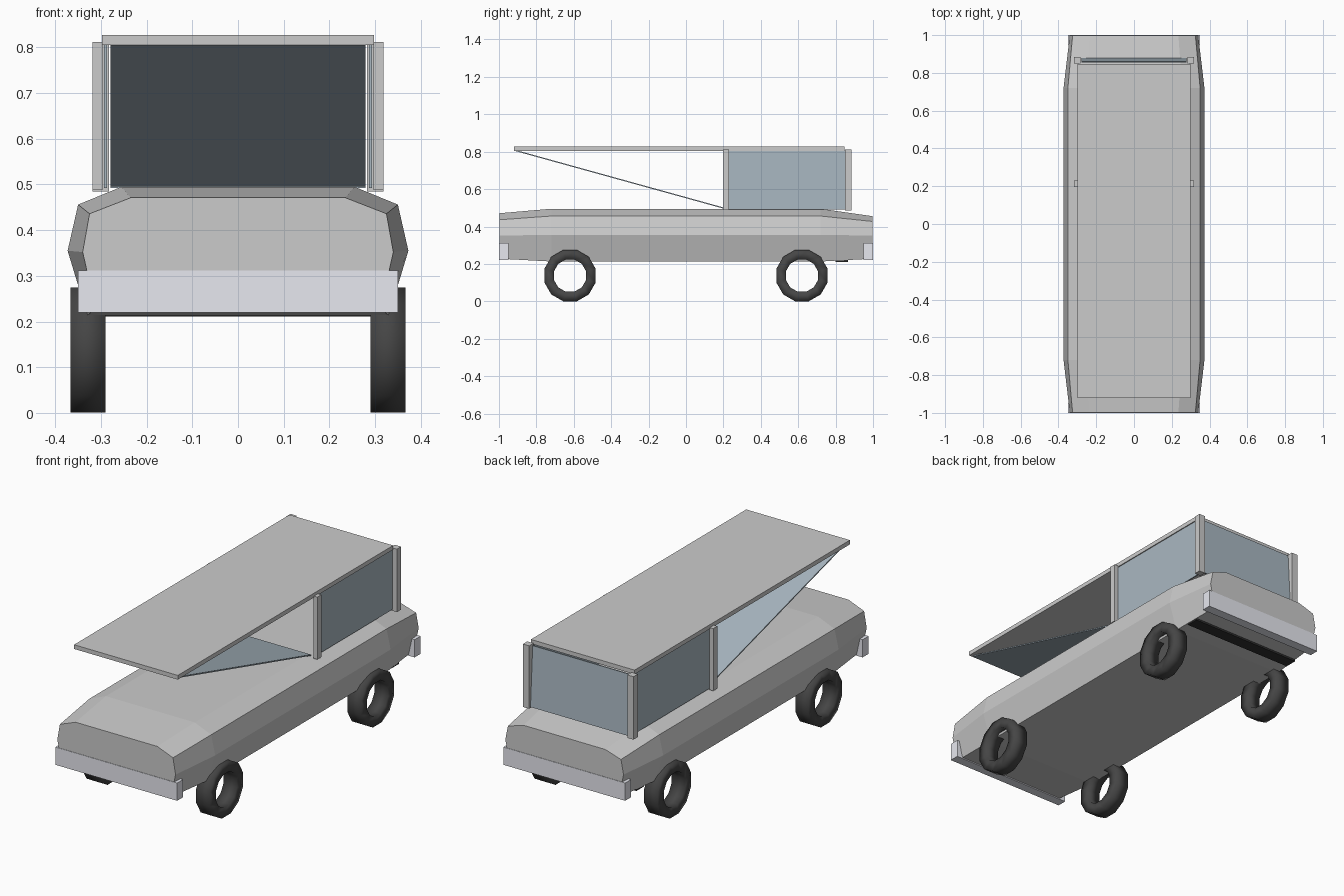
import bpy, bmesh, math
from mathutils import Vector

if "Cube" in bpy.data.objects:
    bpy.data.objects.remove(bpy.data.objects["Cube"])


def material(name, rgb):
    m = bpy.data.materials.new(name)
    m.diffuse_color = (*rgb, 1)
    m.use_nodes = True
    m.node_tree.nodes["Principled BSDF"].inputs["Base Color"].default_value = m.diffuse_color
    return m


GLASS = material("glass", (0.40, 0.48, 0.54))
RUBBER = material("rubber", (0.06, 0.06, 0.06))
BUMPER = material("bumper_grey", (0.80, 0.81, 0.87))
DARK = material("dark_trim", (0.03, 0.03, 0.03))


def finish(name, bm, mat=None, smooth=False):
    bmesh.ops.recalc_face_normals(bm, faces=bm.faces)
    for f in bm.faces:
        f.smooth = smooth
    me = bpy.data.meshes.new(name)
    bm.to_mesh(me)
    bm.free()
    ob = bpy.data.objects.new(name, me)
    bpy.context.collection.objects.link(ob)
    if mat:
        me.materials.append(mat)
    return ob


def loft(name, rings, mat=None, closed=False, smooth=False):
    """Skin a list of closed rings; cap the ends unless the loft is closed."""
    bm = bmesh.new()
    loops = [[bm.verts.new(p) for p in ring] for ring in rings]
    n = len(loops[0])
    pairs = list(zip(loops, loops[1:]))
    if closed:
        pairs.append((loops[-1], loops[0]))
    else:
        bm.faces.new(loops[0])
        bm.faces.new(loops[-1])
    for a, b in pairs:
        for i in range(n):
            j = (i + 1) % n
            bm.faces.new((a[i], a[j], b[j], b[i]))
    return finish(name, bm, mat, smooth)


def box(name, x, y, z, mat=None):
    ring = [(x[0], y[0]), (x[1], y[0]), (x[1], y[1]), (x[0], y[1])]
    return loft(name, [[(px, py, h) for px, py in ring] for h in z], mat)


def pane(name, a, b, c, d, thick=0.006):
    """Thin glass sheet through four corners."""
    pts = [Vector(p) for p in (a, b, c, d)]
    off = (pts[1] - pts[0]).cross(pts[3] - pts[0]).normalized() * thick / 2
    return loft(name, [[p - off for p in pts], [p + off for p in pts]], GLASS)


# body: mirrored half sections (x, z) lofted along y
MID = [(0.33, 0.213), (0.373, 0.355), (0.35, 0.456), (0.255, 0.495)]
FRONT = [(0.312, 0.228), (0.34, 0.352), (0.325, 0.436), (0.235, 0.471)]
REAR = [(0.312, 0.228), (0.34, 0.352), (0.325, 0.427), (0.235, 0.455)]


def section(y, half):
    return [(x, y, z) for x, z in half] + [(-x, y, z) for x, z in reversed(half)]


loft("body", [section(-0.998, FRONT), section(-0.72, MID),
              section(0.72, MID), section(0.998, REAR)])

# bumpers and dark strip under the tail
box("front_bumper", (-0.35, 0.35), (-1.0, -0.95), (0.22, 0.312), BUMPER)
box("rear_bumper", (-0.35, 0.35), (0.95, 1.0), (0.22, 0.312), BUMPER)
box("underside_strip", (-0.32, 0.32), (0.80, 0.865), (0.211, 0.225), DARK)

# wheels: open twelve-sided rings of square section
PROFILE = [(0.29, 0.142), (0.367, 0.142), (0.367, 0.089), (0.29, 0.089)]
for side, sx in (("right", 1), ("left", -1)):
    for end, wy in (("front", -0.62), ("rear", 0.62)):
        rings = []
        for k in range(12):
            t = math.tau * (k + 0.5) / 12
            rings.append([(sx * x, wy + r * math.cos(t), 0.1375 + r * math.sin(t))
                          for x, r in PROFILE])
        loft(f"{end}_{side}_wheel", rings, RUBBER, closed=True, smooth=True)

# roof slab
box("roof", (-0.298, 0.298), (-0.92, 0.848), (0.805, 0.827))

# posts and side windows
for side, sx in (("right", 1), ("left", -1)):
    box(f"{side}_rear_post", (sx * 0.282, sx * 0.318), (0.85, 0.885), (0.485, 0.812))
    box(f"{side}_middle_post", (sx * 0.297, sx * 0.318), (0.197, 0.23), (0.488, 0.812))
    x = sx * 0.29
    pane(f"{side}_window", (x, 0.215, 0.492), (x, 0.85, 0.492),
         (x, 0.85, 0.806), (x, 0.215, 0.806))

# sloping windscreen and rear window
W = 0.279
pane("windscreen", (-W, -0.918, 0.808), (W, -0.918, 0.808),
     (W, 0.20, 0.499), (-W, 0.20, 0.499))
pane("rear_window", (-W, 0.875, 0.492), (W, 0.875, 0.492),
     (W, 0.857, 0.804), (-W, 0.857, 0.804))
